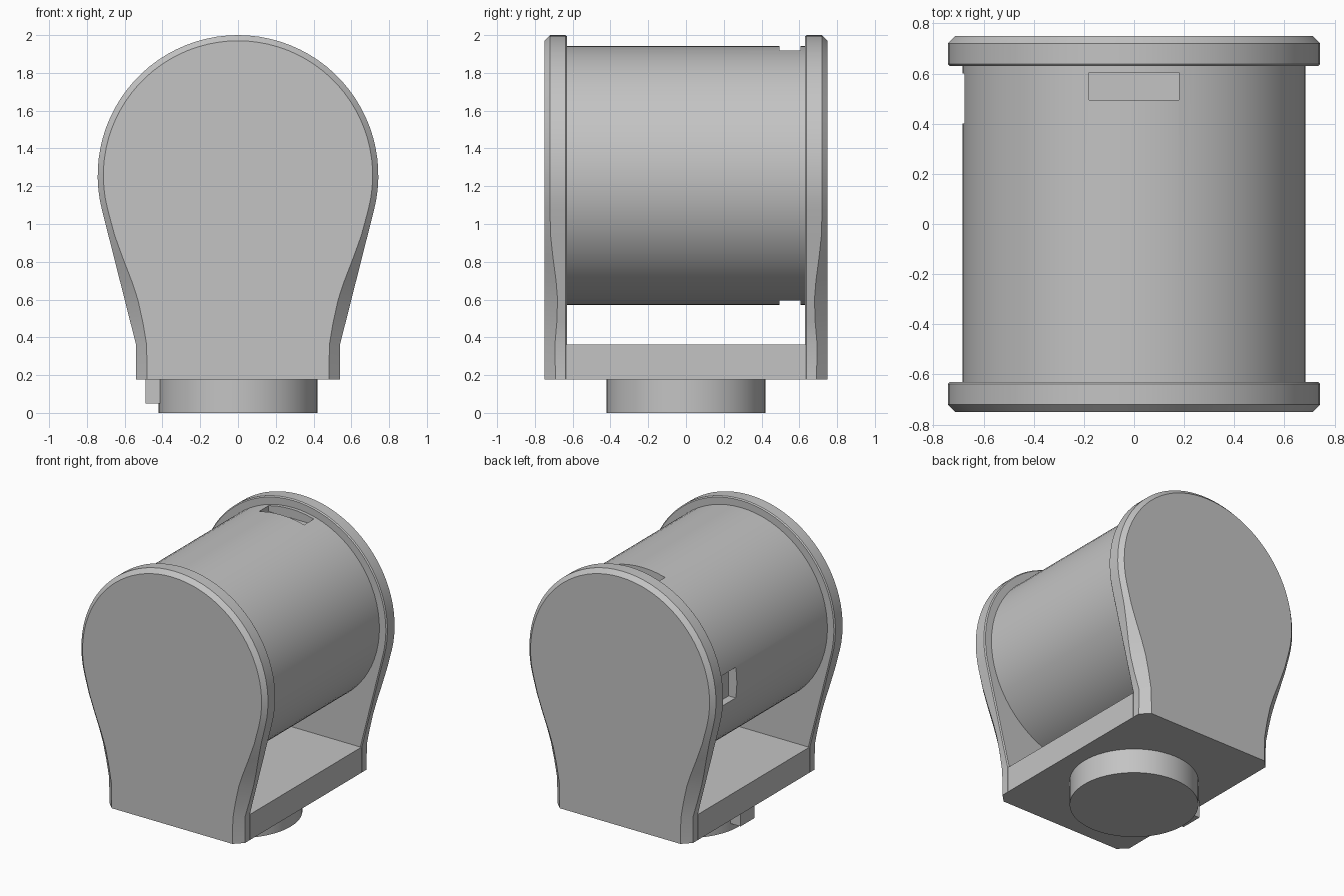
import bpy
import bmesh
from math import radians, sin, cos, pi

cube = bpy.data.objects.get("Cube")
if cube:
    bpy.data.objects.remove(cube)

grey = bpy.data.materials.new("plain grey")
grey.use_nodes = True
grey.diffuse_color = (0.55, 0.55, 0.55, 1)
grey.node_tree.nodes["Principled BSDF"].inputs["Base Color"].default_value = grey.diffuse_color

AXIS_Z = 1.257      # height of the drum axis
BASE_LOW, BASE_TOP = 0.178, 0.362


def finish(obj, name):
    obj.name = name
    obj.data.materials.clear()
    obj.data.materials.append(grey)
    bpy.ops.object.select_all(action='DESELECT')
    obj.select_set(True)
    bpy.context.view_layer.objects.active = obj
    bpy.ops.object.shade_smooth_by_angle(angle=radians(20))
    return obj


def box(name, low, high):
    centre = [(a + b) / 2 for a, b in zip(low, high)]
    bpy.ops.mesh.primitive_cube_add(size=1, location=centre)
    obj = bpy.context.object
    obj.scale = [b - a for a, b in zip(low, high)]
    bpy.ops.object.transform_apply(location=False, rotation=False, scale=True)
    return finish(obj, name)


def cylinder(name, radius, depth, location, tilt=0):
    bpy.ops.mesh.primitive_cylinder_add(vertices=72, radius=radius, depth=depth,
                                        location=location, rotation=(tilt, 0, 0))
    return finish(bpy.context.object, name)


def plate_outline():
    """Points (x, z, inset direction x, z, chamfer size) around the teardrop plate."""
    radius = 0.743
    start = radians(-14.4)
    tip = (radius * cos(start), AXIS_Z + radius * sin(start))
    foot = (0.54, BASE_TOP)
    # Straight flank with a chamfer that widens towards the waist
    flank = [(BASE_LOW, 0.059), (BASE_TOP, 0.056), (0.48, 0.066), (0.60, 0.07),
             (0.70, 0.062), (0.82, 0.046), (0.94, 0.033)]
    right = []
    for z, size in flank:
        t = max(0, (z - foot[1]) / (tip[1] - foot[1]))
        right.append((foot[0] + t * (tip[0] - foot[0]), z, -1, 0, size))
    # Round head
    steps = 48
    arc = []
    for i in range(steps + 1):
        a = start + (pi - 2 * start) * i / steps
        arc.append((radius * cos(a), AXIS_Z + radius * sin(a), -cos(a), -sin(a), 0.03))
    left = [(-x, z, -dx, dz, s) for x, z, dx, dz, s in reversed(right)]
    return right + arc + left


def end_plate(name, side):
    bm = bmesh.new()
    outline = plate_outline()

    def ring(inset, depth):
        return [bm.verts.new((x + dx * inset(s), side * depth(s), z + dz * inset(s)))
                for x, z, dx, dz, s in outline]

    rings = [ring(lambda s: 0.007, lambda s: 0.63),
             ring(lambda s: 0, lambda s: 0.638),
             ring(lambda s: 0, lambda s: 0.75 - s),
             ring(lambda s: s, lambda s: 0.75)]
    n = len(outline)
    for a, b in zip(rings, rings[1:]):
        for i in range(n):
            j = (i + 1) % n
            bm.faces.new((a[i], a[j], b[j], b[i]))
    bm.faces.new(rings[0])
    bm.faces.new(rings[-1])
    bmesh.ops.recalc_face_normals(bm, faces=bm.faces)
    mesh = bpy.data.meshes.new(name)
    bm.to_mesh(mesh)
    bm.free()
    obj = bpy.data.objects.new(name, mesh)
    bpy.context.collection.objects.link(obj)
    return finish(obj, name)


def cut(target, low, high):
    cutter = box("cutter", low, high)
    cutter.hide_render = True
    mod = target.modifiers.new("slot", 'BOOLEAN')
    mod.operation = 'DIFFERENCE'
    mod.solver = 'EXACT'
    mod.object = cutter
    bpy.context.view_layer.objects.active = target
    bpy.ops.object.modifier_apply(modifier=mod.name)
    bpy.data.objects.remove(cutter)


# Yoke: two end plates joined by a flat base
end_plate("front_plate", -1)
end_plate("back_plate", 1)
box("base", (-0.54, -0.635, BASE_LOW), (0.54, 0.635, BASE_TOP))

# Drum with shallow slots in the top, bottom and right side
drum = cylinder("drum", 0.685, 1.27, (0, 0, AXIS_Z), pi / 2)
cut(drum, (-0.18, 0.495, AXIS_Z + 0.62), (0.18, 0.605, 2.1))
cut(drum, (-0.18, 0.495, 0.4), (0.18, 0.605, AXIS_Z - 0.62))
cut(drum, (-0.9, 0.4, AXIS_Z - 0.11), (-0.62, 0.6, AXIS_Z + 0.11))
finish(drum, "drum")

# Mounting peg with its locating key
cylinder("mounting_peg", 0.42, 0.18, (0, 0, 0.09))
box("peg_key", (-0.49, -0.08, 0.05), (-0.38, 0.08, 0.18))
